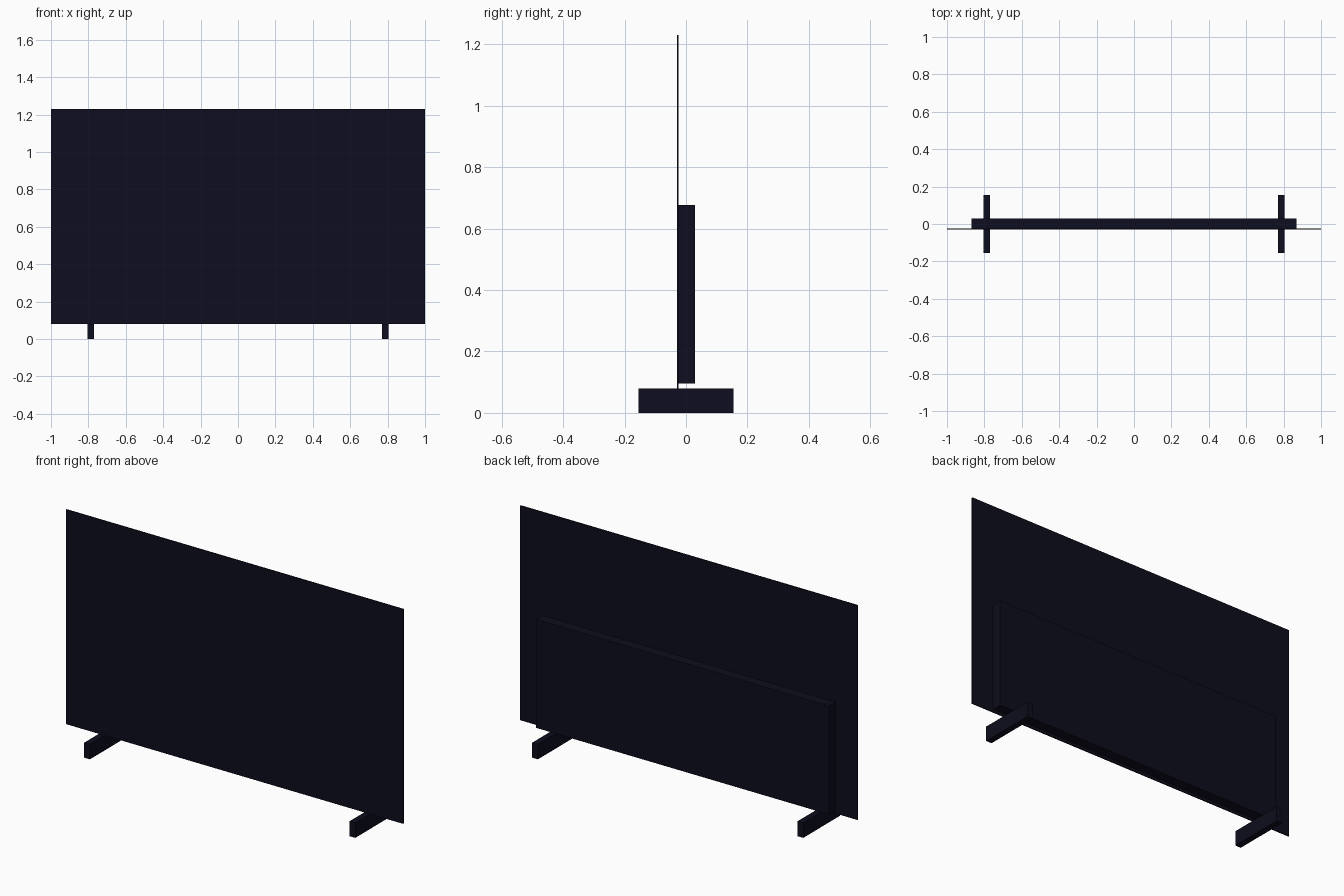
import bpy

cube = bpy.data.objects.get("Cube")
if cube:
    bpy.data.objects.remove(cube, do_unlink=True)


def make_material(name, rgb):
    mat = bpy.data.materials.new(name)
    mat.use_nodes = True
    color = (*rgb, 1.0)
    mat.diffuse_color = color
    mat.node_tree.nodes["Principled BSDF"].inputs["Base Color"].default_value = color
    return mat


def box(name, x, y, z, mat):
    """Box spanning the given (low, high) range on each axis."""
    spans = (x, y, z)
    bpy.ops.mesh.primitive_cube_add(size=1, location=[(a + b) / 2 for a, b in spans])
    obj = bpy.context.object
    obj.name = name
    obj.scale = [b - a for a, b in spans]
    bpy.ops.object.transform_apply(location=False, rotation=False, scale=True)
    obj.data.materials.append(mat)
    return obj


navy = make_material("near black navy", (0.004, 0.004, 0.013))

# Thin upright screen
box("screen_panel", (-1, 1), (-0.03, -0.024), (0.08, 1.23), navy)

# Electronics housing on the lower back
box("back_housing", (-0.87, 0.87), (-0.024, 0.03), (0.095, 0.677), navy)

# Two narrow feet running front to back
for side, x in (("left", 0.787), ("right", -0.787)):
    box(side + "_foot", (x - 0.017, x + 0.017), (-0.155, 0.155), (0, 0.08), navy)
